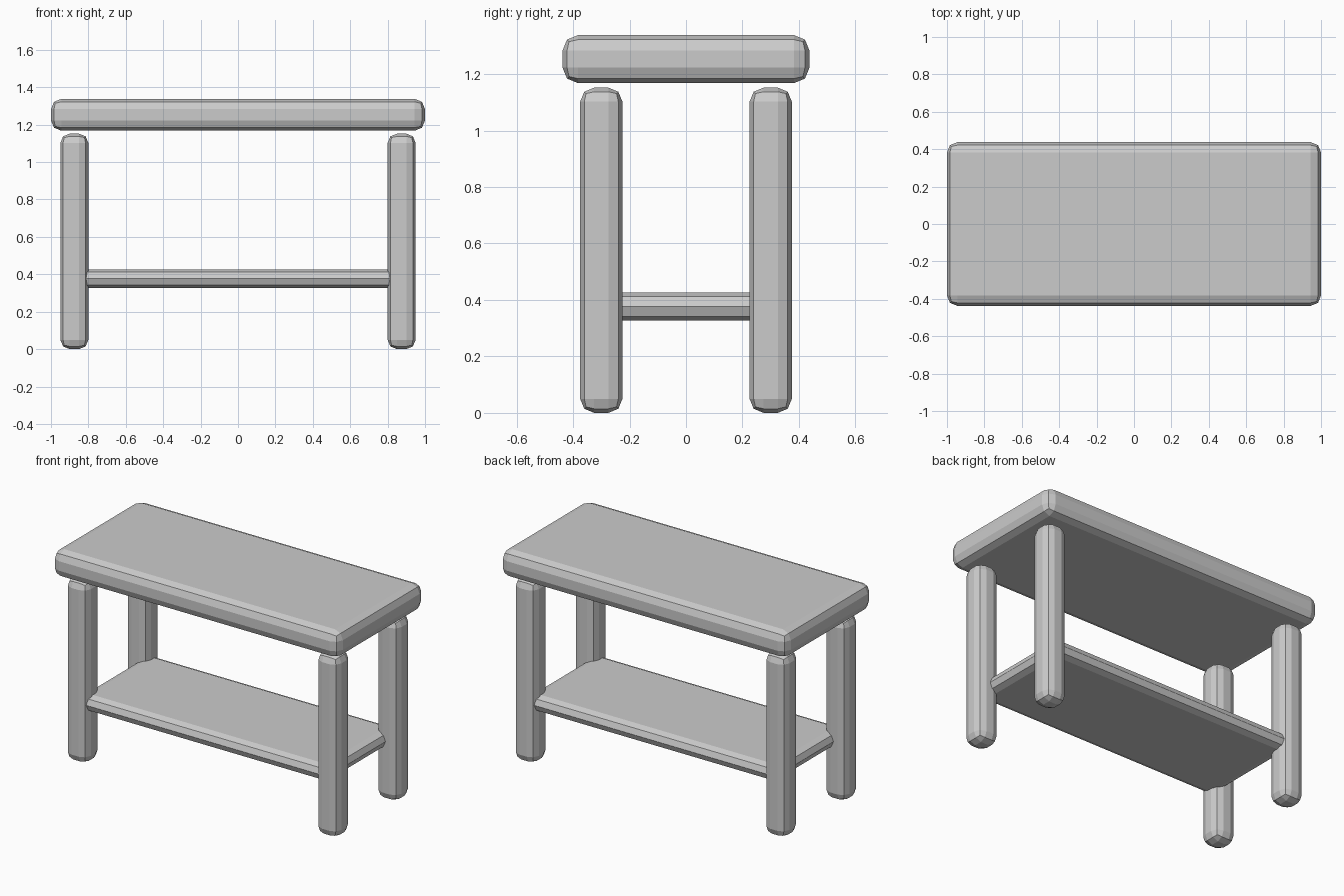
import bpy

if "Cube" in bpy.data.objects:
    bpy.data.objects.remove(bpy.data.objects["Cube"])


def rounded_box(name, center, size, radius):
    """Box with two-step rounded edges and flat faces."""
    bpy.ops.mesh.primitive_cube_add(size=1, location=center)
    obj = bpy.context.object
    obj.name = name
    obj.scale = size
    bpy.ops.object.transform_apply(location=False, rotation=False, scale=True)
    bevel = obj.modifiers.new("rounded_edges", 'BEVEL')
    bevel.width = radius
    bevel.segments = 2
    bevel.limit_method = 'NONE'
    return obj


# Table top, floating slightly above the legs
rounded_box("table_top", (0, 0, 1.253), (2.0, 0.875, 0.17), 0.055)

# Four legs
for side, sx in (("left", -1), ("right", 1)):
    for end, sy in (("front", -1), ("back", 1)):
        rounded_box(f"{end}_{side}_leg", (sx * 0.875, sy * 0.3, 0.576),
                    (0.15, 0.15, 1.152), 0.05)

# Lower shelf with fully rounded rim, running into the legs
rounded_box("lower_shelf", (0, 0, 0.377), (1.745, 0.71, 0.1), 0.0499)
